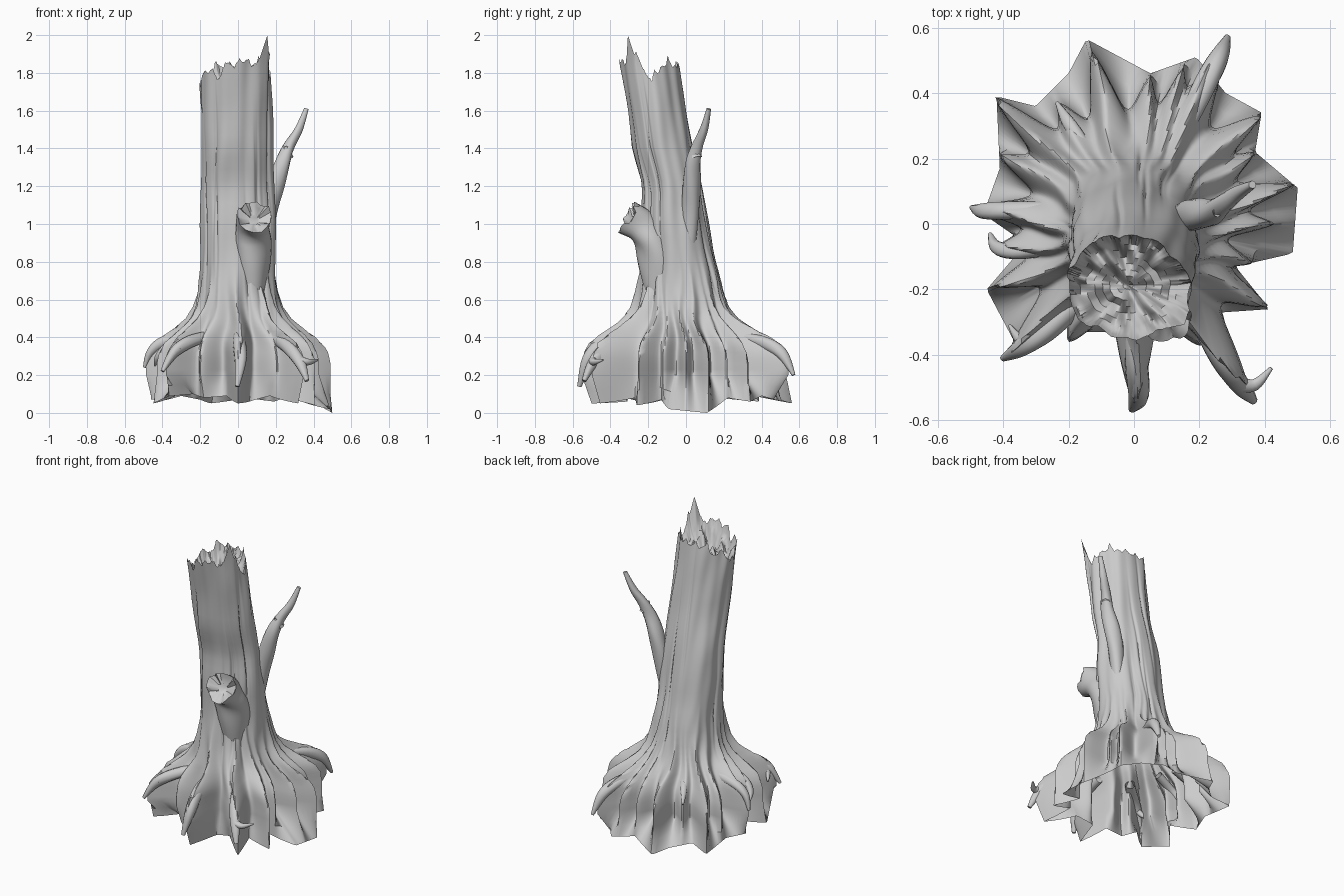
import bpy, bmesh, math, random
from mathutils import Vector

if "Cube" in bpy.data.objects:
    bpy.data.objects.remove(bpy.data.objects["Cube"])

random.seed(4)
N = 288
TAU = math.tau


def lerp_rows(rows, k):
    """Interpolate rows of numbers keyed by their first value."""
    if k <= rows[0][0]:
        return rows[0][1:]
    for a, b in zip(rows, rows[1:]):
        if k <= b[0]:
            t = (k - a[0]) / (b[0] - a[0])
            return [x + (y - x) * t for x, y in zip(a[1:], b[1:])]
    return rows[-1][1:]


def finish(bm, name, angle=40):
    bmesh.ops.recalc_face_normals(bm, faces=bm.faces)
    me = bpy.data.meshes.new(name)
    bm.to_mesh(me)
    bm.free()
    ob = bpy.data.objects.new(name, me)
    bpy.context.collection.objects.link(ob)
    bpy.ops.object.select_all(action='DESELECT')
    ob.select_set(True)
    bpy.context.view_layer.objects.active = ob
    bpy.ops.object.shade_smooth_by_angle(angle=math.radians(angle))
    return ob


def bridge(bm, a, b):
    n = len(a)
    for i in range(n):
        bm.faces.new((a[i], a[(i + 1) % n], b[(i + 1) % n], b[i]))


# trunk sections: z, centre x, centre y, radius x, radius y
TRUNK = [(.45, 0, -.03, .195, .215), (.75, -.005, -.035, .19, .20), (1.0, -.005, -.06, .197, .18),
         (1.2, -.01, -.075, .192, .155), (1.4, -.008, -.125, .185, .16), (1.6, -.012, -.155, .184, .155),
         (1.85, -.02, -.195, .19, .155), (2.0, -.005, -.215, .195, .155)]
# ridge tips of the roots (x, y)
TIPS = [(.49, .12), (.43, 0), (.36, -.12), (.41, -.25), (.35, -.51), (.2, -.37), (.005, -.56), (-.2, -.36),
        (-.385, -.4), (-.43, -.19), (-.42, -.07), (-.49, .045), (-.41, .21), (-.43, .39), (-.23, .37),
        (-.13, .53), (.05, .45), (.15, .48), (.275, .55), (.39, .33), (.37, .22)]
# ragged lower hem of the base (x, y, z)
HEM = [(.5, .11, 0), (.485, -.09, .02), (.31, -.13, .07), (.415, -.26, .04), (.27, -.27, .08), (.32, -.46, .05),
       (.17, -.33, .09), (.06, -.31, .06), (0, -.5, .05), (-.06, -.33, .09), (-.18, -.33, .08), (-.36, -.37, .09),
       (-.24, -.26, .1), (-.45, -.2, .05), (-.33, -.06, .09), (-.46, .03, .07), (-.41, .17, .08),
       (-.42, .39, .06), (-.3, .36, .09), (-.2, .46, .07), (-.145, .565, .05), (.05, .46, .08), (.19, .51, .06),
       (.28, .4, .09), (.39, .34, .06), (.37, .22, .08)]
# how far each height blends from trunk to root tips
FLARE = [(.2, 1), (.26, 1), (.32, .96), (.37, .86), (.41, .7), (.45, .5), (.5, .3), (.56, .17), (.64, .09),
         (.75, .03), (.85, 0)]
RIM = [(0, 1.8), (40, 1.86), (80, 1.85), (130, 1.83), (180, 1.75), (230, 1.79), (270, 1.84), (300, 1.86),
       (322, 1.92), (340, 1.87), (360, 1.8)]


def ang(p):
    return math.atan2(p[1], p[0]) % TAU


def span(points, th):
    pts = sorted(points, key=ang)
    for i, p in enumerate(pts):
        q = pts[(i + 1) % len(pts)]
        gap = (ang(q) - ang(p)) % TAU
        d = (th - ang(p)) % TAU
        if d <= gap:
            return p, q, d / gap, gap


def ridge(th):
    p, q, t, gap = span(TIPS, th % TAU)
    r = math.hypot(*p) * (1 - t) + math.hypot(*q) * t
    return r * (1 - min(.43, .1 + gap * .55) * math.sin(math.pi * t) ** 1.25)


def hem(th):
    p, q, t, _ = span(HEM, th)
    c, s = math.cos(th), math.sin(th)
    ex, ey = q[0] - p[0], q[1] - p[1]
    r = (p[0] * q[1] - p[1] * q[0]) / (c * ey - s * ex)
    return Vector((r * c, r * s, p[2] + (q[2] - p[2]) * t))


GROOVES = [(random.uniform(0, TAU), random.uniform(.5, 1.6), random.uniform(-.12, .12)) for _ in range(16)]


def trunk_point(th, z, scale=1):
    cx, cy, rx, ry = lerp_rows(TRUNK, z)
    m = 1 + .03 * math.sin(3 * th + 1.5 * z) + .022 * math.sin(7 * th + 2.5 * math.sin(2 * z) + 1)
    m += .014 * math.sin(13 * th - 3 * z) + .014 * math.sin(9 * z + 2 * th) + .008 * math.sin(17 * z - 5 * th)
    for g, zc, tw in GROOVES:
        d = (th - g - tw * z + math.pi) % TAU - math.pi
        m -= .06 * math.exp(-(d / .045) ** 2) * math.exp(-((z - zc) / .35) ** 2)
    m *= scale
    return Vector((cx + rx * m * math.cos(th), cy + ry * m * math.sin(th), z))


def surface(th, z):
    w = lerp_rows(FLARE, z)[0]
    p = trunk_point(th, z)
    wob = .05 * math.sin(15 * z + 5 * th) * min(1, max(0, (z - .3) * 6))
    r = ridge(th + wob)
    return p.lerp(Vector((r * math.cos(th), r * math.sin(th), z)), w)


# trunk with flared root base and broken hollow top
bm = bmesh.new()
thetas = [TAU * i / N for i in range(N)]
jag = [random.uniform(-.045, .035) for _ in range(48)]
tops = []
for i, th in enumerate(thetas):
    k, f = divmod(i, 6)
    j = jag[k] + (jag[(k + 1) % 48] - jag[k]) * f / 6 + random.uniform(-.005, .005)
    peak = 2.0 - abs(math.degrees(th) - 324) * .011
    tops.append(min(2, max(peak, lerp_rows(RIM, math.degrees(th))[0] + j)))
rings = [[hem(th) for th in thetas]]
rings.append([hem(th).lerp(surface(th, .2), .5) for th in thetas])
for z in [.2, .23, .26, .29, .32, .345, .37, .39, .41, .43, .45, .475, .5, .53, .56, .6, .64, .69, .75]:
    rings.append([surface(th, z) for th in thetas])
for k in range(1, 15):
    rings.append([surface(th, .75 + k * .06) for th in thetas])
for f in (.2, .4, .6, .8, .93, 1):
    rings.append([trunk_point(th, 1.59 + (tops[i] - 1.59) * f) for i, th in enumerate(thetas)])
for s in (.94, .88, .8, .68, .55, .42, .3, .18, .08, .02):
    row = []
    for i, th in enumerate(thetas):
        rim = lerp_rows(RIM, math.degrees(th))[0]
        keep = max(0, (s - .75) / .25)
        x, y = s * math.cos(th), s * math.sin(th)
        z = tops[i] * keep + (1 - keep) * (1.71 + (rim - 1.78) * s) - .02
        z += (1 - keep) * (.03 * math.sin(9 * x + 4 * y) * math.sin(8 * y - 3 * x) + .02 * math.sin(17 * x + 11 * y))
        p = trunk_point(th, 1.8, s).lerp(trunk_point(th, tops[i], s), keep)
        row.append(Vector((p.x, p.y, z)))
    rings.append(row)
prev = None
for row in rings:
    vs = [bm.verts.new(p) for p in row]
    if prev:
        bridge(bm, prev, vs)
    prev = vs
bm.faces.new(prev)
finish(bm, "trunk", 45)


def smooth_path(pts, steps=5):
    P = [pts[0]] + pts + [pts[-1]]
    out = []
    for i in range(1, len(P) - 2):
        a, b, c, d = P[i - 1:i + 3]
        for k in range(steps):
            t = k / steps
            out.append(.5 * (2 * b + (c - a) * t + (2 * a - 5 * b + 4 * c - d) * t * t
                             + (3 * b - a - 3 * c + d) * t ** 3))
    return out + [pts[-1]]


def tube(name, path, sides=12, broken=0):
    """Tapered limb through (x, y, z, radius) points; broken gives a splintered hollow end."""
    pts = smooth_path([Vector(p) for p in path])
    bm = bmesh.new()
    side, prev = None, None
    for i, p in enumerate(pts):
        d = (pts[min(i + 1, len(pts) - 1)].xyz - pts[max(i - 1, 0)].xyz).normalized()
        if side is None:
            side = d.orthogonal()
        side = (side - d * side.dot(d)).normalized()
        up = d.cross(side)
        last = i == len(pts) - 1
        vs = []
        for k in range(sides):
            a = TAU * k / sides
            r = p.w * (1 + .06 * math.sin(3 * a + i * .4))
            off = d * random.uniform(-broken, broken) if last else Vector((0, 0, 0))
            vs.append(bm.verts.new(p.xyz + (side * math.cos(a) + up * math.sin(a)) * r + off))
        if prev:
            bridge(bm, prev, vs)
        prev = vs
    if broken:
        for s in (.75, .45):
            c = pts[-1].xyz - d * .04
            vs = [bm.verts.new(c.lerp(v.co, s) + d * random.uniform(-broken, broken) * .4) for v in prev]
            bridge(bm, prev, vs)
            prev = vs
    bm.faces.new(prev)
    return finish(bm, name, 50)


# root ends that hook and fork at the rim of the base, sunk into its ridges
ROOTS = {
    "root_back_right": [(.16, .31, .4, .03), (.22, .43, .365, .035), (.26, .51, .31, .03), (.285, .57, .2, .01)],
    "root_front_right": [(.19, -.28, .4, .03), (.265, -.41, .35, .034), (.325, -.49, .27, .03), (.365, -.54, .17, .012)],
    "root_front_right_fork": [(.32, -.49, .28, .024), (.37, -.49, .27, .018), (.42, -.44, .28, .006)],
    "root_front": [(0, -.33, .41, .03), (.008, -.44, .37, .035), (.015, -.52, .28, .032), (-.005, -.565, .14, .012)],
    "root_front_left": [(-.18, -.25, .4, .03), (-.27, -.33, .37, .033), (-.34, -.375, .32, .028), (-.4, -.41, .22, .01)],
    "root_front_left_fork": [(-.31, -.37, .35, .022), (-.35, -.35, .3, .016), (-.38, -.31, .26, .005)],
    "root_left_hook": [(-.25, -.07, .41, .025), (-.36, -.085, .36, .024), (-.42, -.07, .3, .02), (-.44, -.03, .25, .006)],
    "root_left": [(-.28, .045, .41, .026), (-.4, .04, .375, .028), (-.465, .04, .32, .022), (-.495, .05, .24, .008)],
    "root_back_left": [(-.16, .25, .42, .02), (-.2, .31, .39, .02), (-.235, .37, .33, .006)],
}
for name, path in ROOTS.items():
    tube(name, path)

# side branch with a small twig nub
tube("branch", [(.13, .01, .8, .03), (.16, .025, 1.05, .045), (.195, .03, 1.2, .048), (.235, .035, 1.32, .04),
                (.27, .06, 1.41, .03), (.32, .095, 1.5, .022), (.362, .12, 1.61, .012)], 14)
tube("branch_nub", [(.265, .055, 1.35, .03), (.257, .045, 1.39, .022), (.255, .035, 1.415, .014)], 8, .004)

# broken limb stub on the front, rising from a long swelling in the trunk
tube("limb_stub", [(.06, -.12, .5, .06), (.07, -.143, .75, .095), (.075, -.175, .9, .098),
                   (.08, -.235, .985, .088), (.088, -.305, 1.035, .092)], 26, .02)
